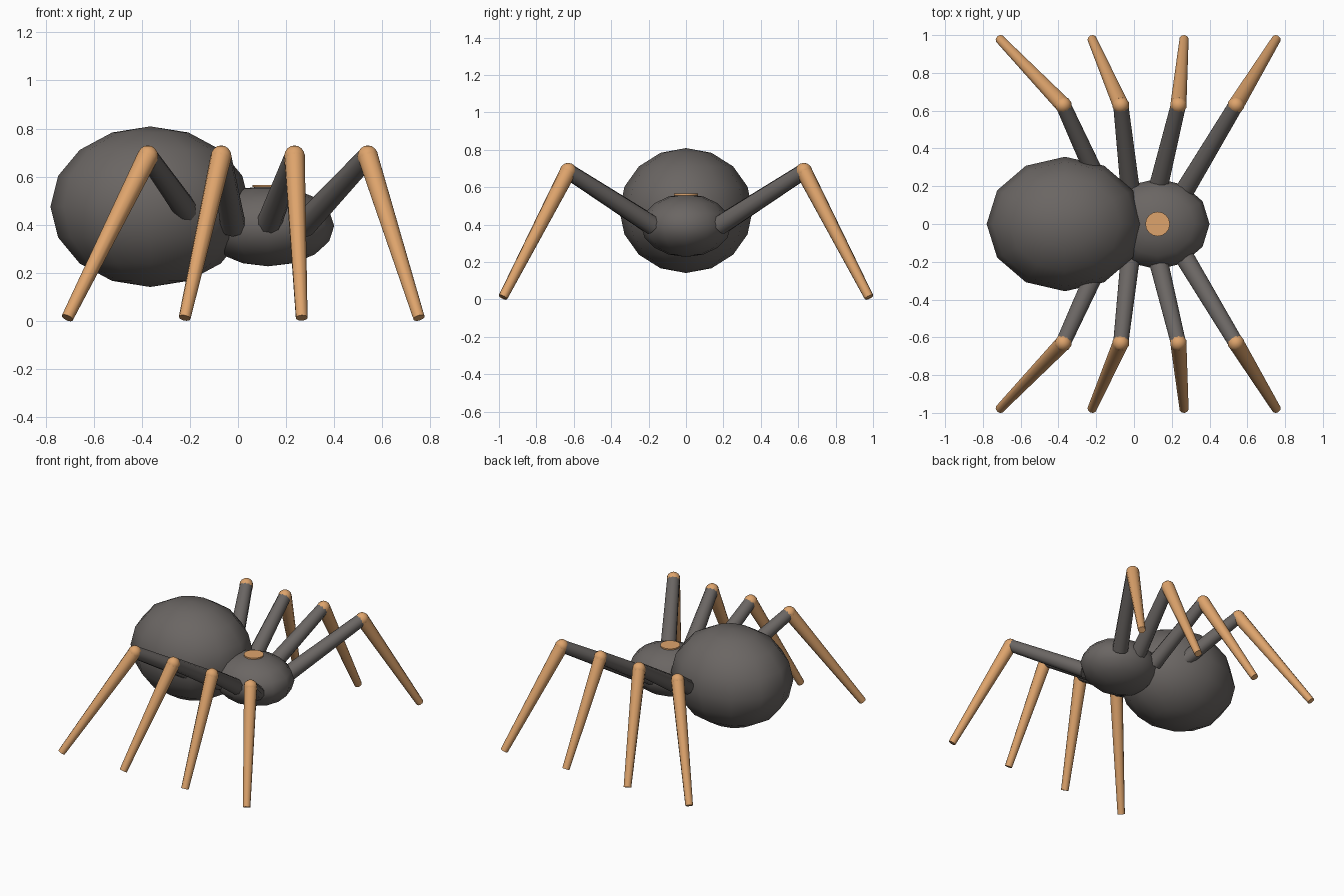
import bpy, bmesh, math
from mathutils import Vector, Matrix

cube = bpy.data.objects.get("Cube")
if cube:
    bpy.data.objects.remove(cube, do_unlink=True)


def material(name, rgb):
    mat = bpy.data.materials.new(name)
    mat.use_nodes = True
    color = (*rgb, 1)
    mat.diffuse_color = color
    bsdf = mat.node_tree.nodes["Principled BSDF"]
    bsdf.inputs["Base Color"].default_value = color
    bsdf.inputs["Roughness"].default_value = 0.8
    return mat


GRAY = material("dark warm gray", (0.145, 0.132, 0.125))
TAN = material("tan", (0.73, 0.37, 0.15))


def finish(bm, name, mat, angle=50):
    mesh = bpy.data.meshes.new(name)
    bm.to_mesh(mesh)
    bm.free()
    mesh.shade_smooth()
    mesh.set_sharp_from_angle(angle=math.radians(angle))
    mesh.materials.append(mat)
    obj = bpy.data.objects.new(name, mesh)
    bpy.context.collection.objects.link(obj)
    return obj


def ellipsoid(name, mat, center, radii, segments=12, rings=8):
    bm = bmesh.new()
    place = Matrix.Translation(center) @ Matrix.Diagonal((*radii, 1))
    bmesh.ops.create_uvsphere(bm, u_segments=segments, v_segments=rings,
                              radius=1, matrix=place)
    return finish(bm, name, mat, 80)


def rod(name, mat, start, end, r_start, r_end, sides=10):
    start, end = Vector(start), Vector(end)
    axis = end - start
    turn = axis.to_track_quat("Z", "Y").to_matrix().to_4x4()
    bm = bmesh.new()
    bmesh.ops.create_cone(bm, cap_ends=True, segments=sides, radius1=r_start,
                          radius2=r_end, depth=axis.length,
                          matrix=Matrix.Translation((start + end) / 2) @ turn)
    return finish(bm, name, mat)


# Body
ellipsoid("abdomen", GRAY, (-0.365, 0, 0.475), (0.415, 0.356, 0.334))
ellipsoid("head", GRAY, (0.125, 0, 0.395), (0.275, 0.24, 0.168))

# Round spot on top of the head
rod("head_spot", TAN, (0.125, 0, 0.556), (0.125, 0, 0.565), 0.065, 0.065, 16)

# Legs: four on each side, as x of hip, knee and foot
legs = [(-0.17, -0.375, -0.71), (-0.02, -0.07, -0.222),
        (0.125, 0.235, 0.265), (0.27, 0.54, 0.753)]
for side, s in (("front", -1), ("back", 1)):
    for i, (hip_x, knee_x, foot_x) in enumerate(legs, 1):
        hip = (hip_x, s * 0.18, 0.395)
        knee = (knee_x, s * 0.63, 0.685)
        foot = (foot_x, s * 0.978, 0.0125)
        rod(f"{side}_upper_leg_{i}", GRAY, hip, knee, 0.053, 0.042)
        ellipsoid(f"{side}_knee_{i}", TAN, knee, (0.045,) * 3, 10, 8)
        rod(f"{side}_lower_leg_{i}", TAN, knee, foot, 0.044, 0.025)
